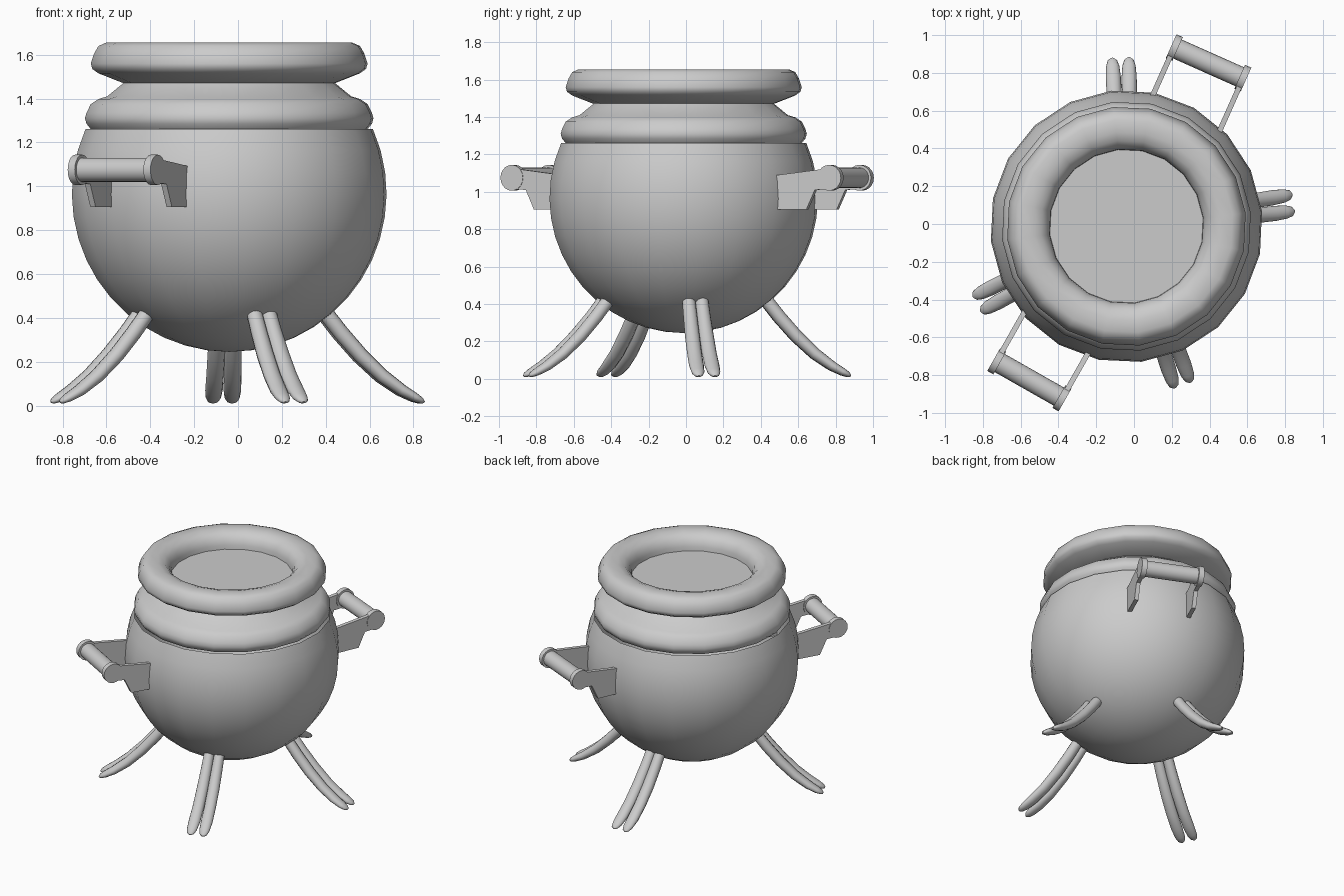
import bpy, bmesh
from math import sin, cos, pi, radians, sqrt
from mathutils import Vector

if "Cube" in bpy.data.objects:
    bpy.data.objects.remove(bpy.data.objects["Cube"])

C = Vector((-0.04, -0.012, 0))   # pot axis


def finish(bm, name, angle=35):
    bmesh.ops.remove_doubles(bm, verts=bm.verts, dist=1e-5)
    bmesh.ops.recalc_face_normals(bm, faces=bm.faces)
    me = bpy.data.meshes.new(name)
    bm.to_mesh(me)
    bm.free()
    ob = bpy.data.objects.new(name, me)
    bpy.context.collection.objects.link(ob)
    bpy.ops.object.select_all(action='DESELECT')
    ob.select_set(True)
    bpy.context.view_layer.objects.active = ob
    bpy.ops.object.shade_smooth_by_angle(angle=radians(angle))
    return ob


def loft(bm, rings, cap=False):
    """Skin a list of closed rings of points."""
    vs = [[bm.verts.new(p) for p in r] for r in rings]
    n = len(rings[0])
    for a, b in zip(vs, vs[1:]):
        for i in range(n):
            j = (i + 1) % n
            bm.faces.new((a[i], a[j], b[j], b[i]))
    if cap:
        bm.faces.new(vs[0])
        bm.faces.new(vs[-1])


def lathe(name, profile, sides=20, angle=35):
    bm = bmesh.new()
    loft(bm, [[C + Vector((r * cos(a), r * sin(a), z))
               for a in [2 * pi * (i + 0.35) / sides for i in range(sides)]]
              for r, z in profile])
    return finish(bm, name, angle)


# round belly
R, ZC = 0.722, 0.967
belly = [(R * sin(t), ZC - R * cos(t)) for t in [radians(114) * i / 14 for i in range(15)]]
lathe("pot_belly", belly)

# collar and neck
lathe("pot_collar", [(0.60, 1.262), (0.636, 1.262), (0.655, 1.285), (0.662, 1.31),
                     (0.655, 1.335), (0.635, 1.375), (0.60, 1.398), (0.56, 1.41),
                     (0.48, 1.475)], angle=45)

# rolled rim, then the flat surface inside it
lathe("pot_rim", [(0.47, 1.472), (0.49, 1.472), (0.60, 1.515), (0.628, 1.535), (0.635, 1.56),
                  (0.62, 1.605), (0.60, 1.64), (0.565, 1.655), (0.50, 1.655), (0.455, 1.64),
                  (0.425, 1.61), (0.41, 1.57), (0.407, 1.53)], angle=45)
lathe("pot_contents", [(0, 1.54), (0.42, 1.54)])

# legs: pairs of curved tapering rods (radius, height, half thickness, half width, side offset)
LEG = [(0.445, 0.415, 0.036, 0.036, 0.035), (0.51, 0.332, 0.036, 0.038, 0.036),
       (0.60, 0.230, 0.035, 0.040, 0.038), (0.70, 0.135, 0.032, 0.040, 0.040),
       (0.79, 0.070, 0.027, 0.040, 0.042), (0.85, 0.037, 0.021, 0.035, 0.043),
       (0.88, 0.022, 0.014, 0.025, 0.044), (0.892, 0.015, 0.005, 0.008, 0.044)]


def leg(name, degrees):
    a = radians(degrees)
    out, side = Vector((cos(a), sin(a), 0)), Vector((-sin(a), cos(a), 0))
    up = Vector((0, 0, 1))
    bm = bmesh.new()
    for s in (-1, 1):
        rings = []
        for k, (r, z, th, w, off) in enumerate(LEG):
            p, q = LEG[max(k - 1, 0)], LEG[min(k + 1, len(LEG) - 1)]
            dr, dz = q[0] - p[0], q[1] - p[1]
            L = sqrt(dr * dr + dz * dz)
            nrm = out * (-dz / L) + up * (dr / L)
            mid = C + out * r + up * z + side * (s * off)
            rings.append([mid + side * (w * cos(t)) + nrm * (th * sin(t))
                          for t in [2 * pi * i / 12 for i in range(12)]])
        loft(bm, rings, cap=True)
    finish(bm, name, 50)


for name, deg in (("right_leg", 8), ("back_leg", 92), ("left_leg", 207.5), ("front_leg", 289.5)):
    leg(name, deg)


# handles: round bar, two end caps, two bracket plates
def handle(name, centre, degrees):
    a = radians(degrees)
    out, side = Vector((cos(a), sin(a), 0)), Vector((-sin(a), cos(a), 0))
    base = Vector((centre[0], centre[1], 0))
    up = Vector((0, 0, 1))

    def rod(bm, s0, s1, r):
        loft(bm, [[base + side * s + out * (r * cos(t)) + up * (1.075 + r * sin(t))
                   for t in [2 * pi * i / 20 for i in range(20)]] for s in (s0, s1)], cap=True)

    bm = bmesh.new()
    rod(bm, -0.19, 0.19, 0.055)
    finish(bm, name + "_bar")
    bm = bmesh.new()
    for s in (-1, 1):
        rod(bm, s * 0.18, s * 0.217, 0.069)
    finish(bm, name + "_end_caps")
    plate = [(-0.36, 0.905), (-0.135, 0.905), (-0.085, 1.01), (-0.01, 1.015),
             (-0.01, 1.125), (-0.36, 1.083)]
    bm = bmesh.new()
    for s in (-1, 1):
        loft(bm, [[base + out * d + up * z + side * t for d, z in plate]
                  for t in (s * 0.186, s * 0.214)], cap=True)
    finish(bm, name + "_brackets")


handle("front_handle", (-0.554, -0.825), 240.4)
handle("back_handle", (0.395, 0.853), 66)
